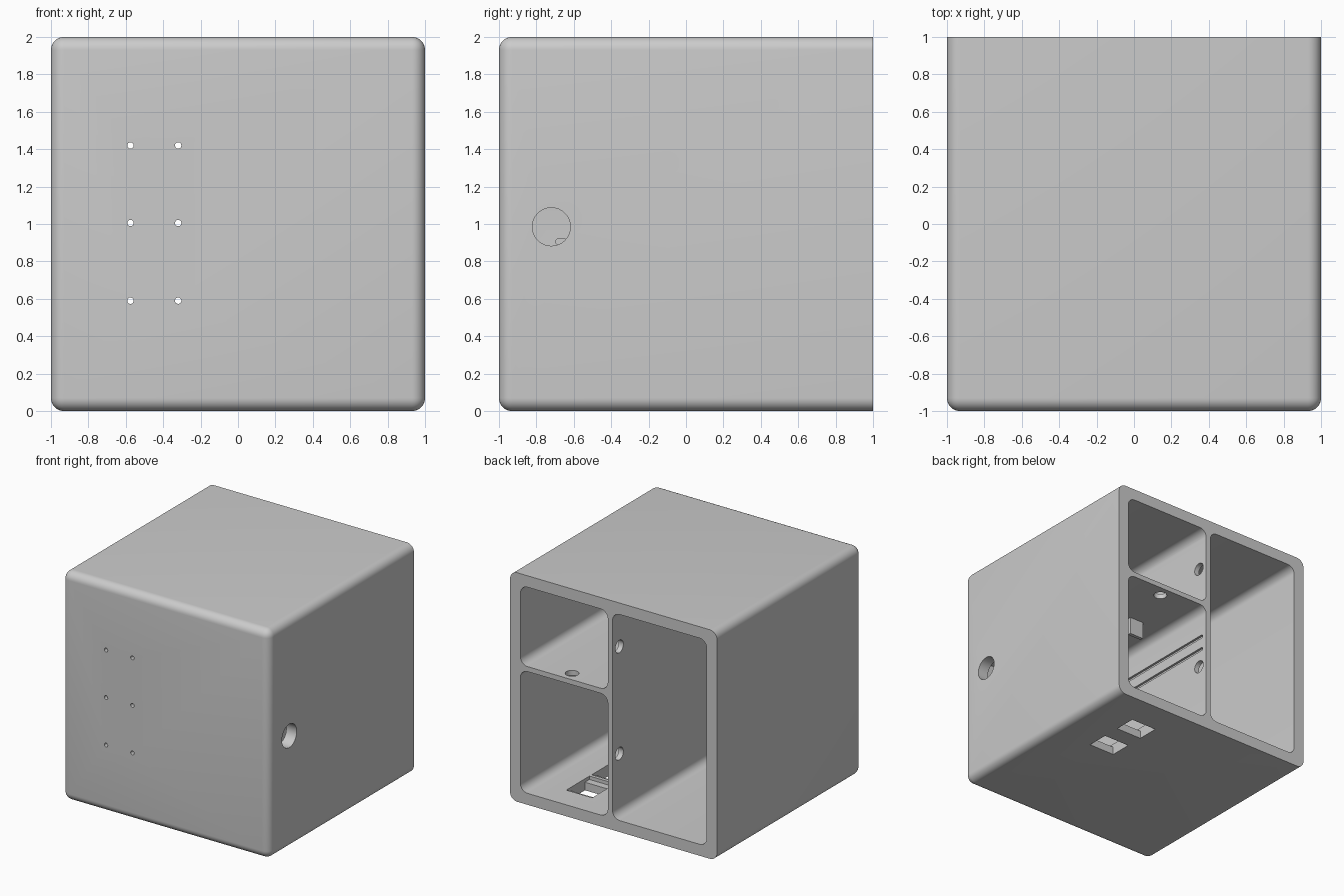
import bpy, bmesh
from mathutils import Matrix, Vector

cube = bpy.data.objects.get("Cube")
if cube:
    bpy.data.objects.remove(cube, do_unlink=True)

grey = bpy.data.materials.new("plain grey")
grey.use_nodes = True
grey.diffuse_color = (0.6, 0.6, 0.6, 1)
grey.node_tree.nodes["Principled BSDF"].inputs["Base Color"].default_value = (0.6, 0.6, 0.6, 1)


def make_object(name, bm):
    mesh = bpy.data.meshes.new(name)
    bmesh.ops.recalc_face_normals(bm, faces=bm.faces)
    bm.to_mesh(mesh)
    bm.free()
    mesh.materials.append(grey)
    obj = bpy.data.objects.new(name, mesh)
    bpy.context.collection.objects.link(obj)
    return obj


def box(name, low, high, radius=0, rounded=None, segments=8):
    """Box between two corners; rounds the edges chosen by the rule."""
    low, high = Vector(low), Vector(high)
    bm = bmesh.new()
    bmesh.ops.create_cube(bm, size=1)
    for v in bm.verts:
        v.co = (low + high) / 2 + v.co * (high - low)
    if radius:
        edges = [e for e in bm.edges if rounded(e)]
        bmesh.ops.bevel(bm, geom=edges, offset=radius, segments=segments,
                        profile=0.5, affect='EDGES', clamp_overlap=True)
    return make_object(name, bm)


def along(axis):
    return lambda e: abs((e.verts[0].co - e.verts[1].co).normalized()[axis]) > 0.9


def drill(name, centre, radius, length, axis):
    bm = bmesh.new()
    bmesh.ops.create_cone(bm, cap_ends=True, segments=32, radius1=radius,
                          radius2=radius, depth=length)
    turn = Vector((0, 0, 1)).rotation_difference(Vector(axis)).to_matrix().to_4x4()
    bm.transform(Matrix.Translation(centre) @ turn)
    return make_object(name, bm)


X, Y, Z = (1, 0, 0), (0, 1, 0), (0, 0, 1)

# Outer body, rounded everywhere except round the open back
body = box("housing", (-1, -1, 0), (1, 1, 2), 0.07,
           lambda e: min(v.co.y for v in e.verts) < 0.9)

# Three compartments open to the back
cutters = [
    box("tall_bay", (-0.9, -0.9, 0.1), (0.01, 1.2, 1.9), 0.07, along(1)),
    box("upper_bay", (0.055, -0.9, 1.207), (0.9, 1.2, 1.9), 0.07, along(1)),
    box("lower_bay", (0.055, -0.9, 0.1), (0.9, 1.2, 1.163), 0.07, along(1)),
]

# Six pin holes in the front, and the cable hole in the left side
for x in (-0.575, -0.32):
    for z in (0.59, 1.005, 1.42):
        cutters.append(drill("pin_hole", (x, -0.95, z), 0.017, 0.3, Y))
cutters.append(drill("cable_hole", (0.95, -0.72, 0.985), 0.102, 0.3, X))

# Wiring holes through the divider and the shelf
for z in (0.63, 1.566):
    cutters.append(drill("divider_hole", (0.033, 0.905, z), 0.055, 0.2, X))
cutters.append(drill("shelf_hole", (0.47, 0.9, 1.185), 0.055, 0.2, Z))

# Stepped socket openings in the floor
for y in (0.263, 0.613):
    cutters.append(box("socket_opening", (0.365, y - 0.097, -0.1), (0.615, y + 0.097, 0.09)))
    cutters.append(box("socket_recess", (0.365, y - 0.16, 0.07), (0.615, y + 0.16, 0.2)))

# Guide grooves along the divider
for z in (0.785, 0.905):
    cutters.append(box("guide_groove", (0.035, -0.695, z - 0.015), (0.1, 0.95, z + 0.015),
                       0.012, along(0), 4))

for cutter in cutters:
    cutter.hide_render = True
    mod = body.modifiers.new(cutter.name, 'BOOLEAN')
    mod.operation = 'DIFFERENCE'
    mod.solver = 'EXACT'
    mod.object = cutter

# Bake the cuts and remove the cutters
bpy.context.view_layer.update()
graph = bpy.context.evaluated_depsgraph_get()
cut_mesh = bpy.data.meshes.new_from_object(body.evaluated_get(graph))
body.modifiers.clear()
body.data = cut_mesh
for cutter in cutters:
    bpy.data.objects.remove(cutter, do_unlink=True)
body.data.materials.clear()
body.data.materials.append(grey)
for face in body.data.polygons:
    face.material_index = 0

# Small tab hanging under the shelf
tab = box("shelf_tab", (0.29, 0.43, 1.01), (0.425, 0.46, 1.18))

bpy.ops.object.select_all(action='DESELECT')
body.select_set(True)
bpy.context.view_layer.objects.active = body
bpy.ops.object.shade_smooth_by_angle(angle=0.5)
